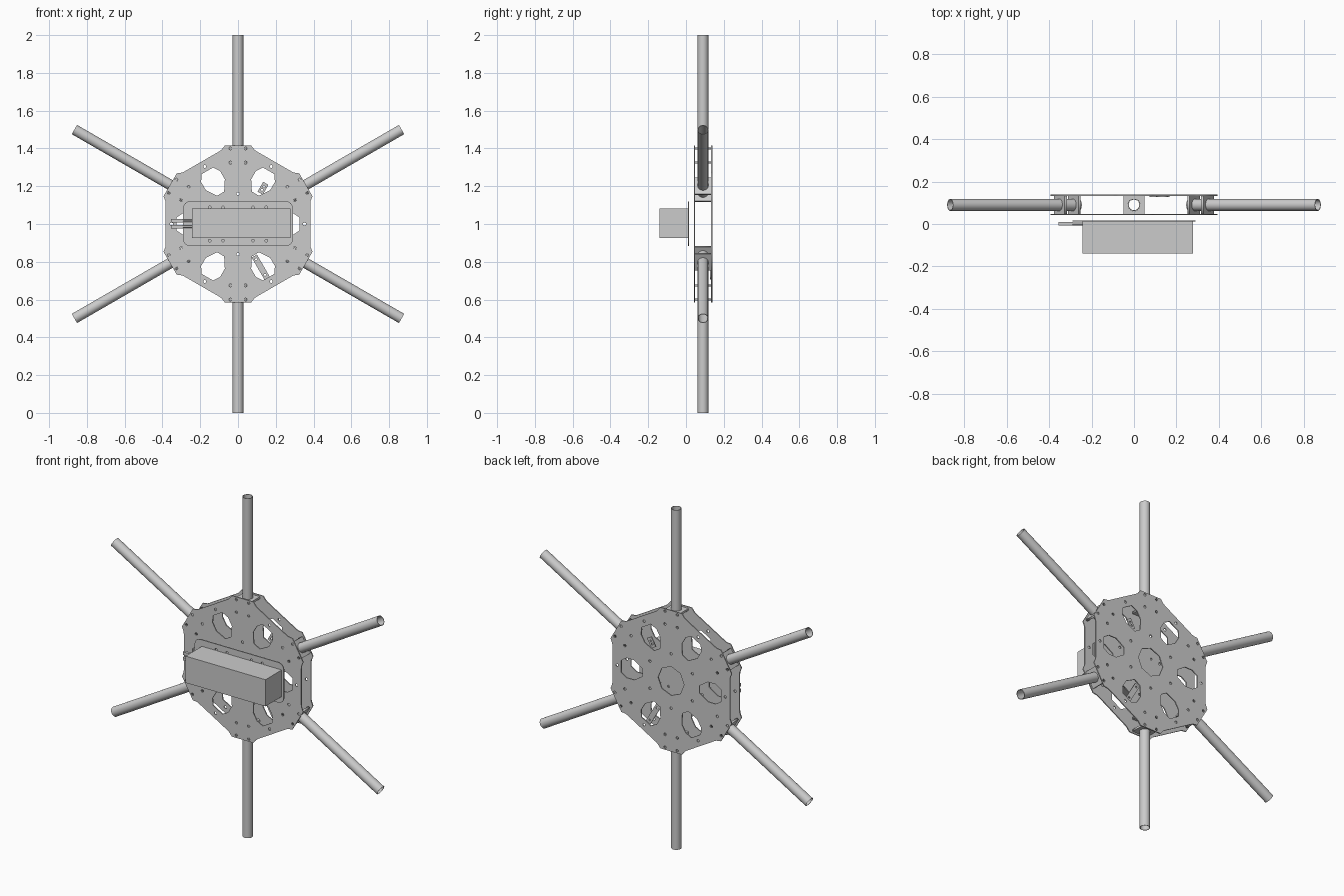
import bpy
from math import pi, cos, sin, radians
from mathutils import Matrix, Vector

if "Cube" in bpy.data.objects:
    bpy.data.objects.remove(bpy.data.objects["Cube"])

ARM_ANGLES = [radians(30 + 60 * k) for k in range(6)]
GAP_ANGLES = [radians(60 * k) for k in range(6)]
CENTRE = Vector((0, 0, 1))
ARM_Y = 0.09


def circle(cx, cy, r, n=12):
    return [(cx + r * cos(2 * pi * i / n), cy + r * sin(2 * pi * i / n)) for i in range(n)]


def polar(pts, a):
    """Turn (radius, sideways) points to angle a."""
    return [(r * cos(a) - s * sin(a), r * sin(a) + s * cos(a)) for r, s in pts]


def sheet(name, loops, thickness, matrix):
    """Flat plate cut from 2D outlines; inner loops become holes."""
    cu = bpy.data.curves.new(name, 'CURVE')
    cu.dimensions, cu.fill_mode, cu.extrude = '2D', 'BOTH', thickness / 2
    for pts in loops:
        sp = cu.splines.new('POLY')
        sp.points.add(len(pts) - 1)
        for p, (x, y) in zip(sp.points, pts):
            p.co = (x, y, 0, 1)
        sp.use_cyclic_u = True
    ob = bpy.data.objects.new(name, cu)
    ob.matrix_world = matrix
    bpy.context.collection.objects.link(ob)
    bpy.ops.object.select_all(action='DESELECT')
    ob.select_set(True)
    bpy.context.view_layer.objects.active = ob
    bpy.ops.object.convert(target='MESH')
    return bpy.context.object


def upright(y):
    return Matrix.Translation((0, y, 1)) @ Matrix.Rotation(pi / 2, 4, 'X')


def box(name, lo, hi):
    lo, hi = Vector(lo), Vector(hi)
    bpy.ops.mesh.primitive_cube_add(size=1, location=(lo + hi) / 2)
    ob = bpy.context.object
    ob.name, ob.scale = name, hi - lo
    return ob


def rod(name, p, q, r, n=12):
    p, q = Vector(p), Vector(q)
    bpy.ops.mesh.primitive_cylinder_add(vertices=n, radius=r, depth=(q - p).length, location=(p + q) / 2)
    ob = bpy.context.object
    ob.name = name
    ob.rotation_euler = (q - p).to_track_quat('Z', 'Y').to_euler()
    bpy.ops.object.shade_smooth_by_angle()
    return ob


def at(a, r, s=0, y=ARM_Y):
    x, z = polar([(r, s)], a)[0]
    return (x, y, 1 + z)


# Frame plates: six-tabbed outline, windows between arms and bolt holes
outline = []
for a in ARM_ANGLES:
    outline += polar([(0.384, -0.10), (0.392, -0.088), (0.415, -0.07),
                      (0.415, 0.07), (0.392, 0.088), (0.384, 0.10)], a)
windows = [polar([(0.325, -0.035), (0.325, 0.035), (0.29, 0.058), (0.24, 0.058),
                  (0.185, 0.022), (0.185, -0.022), (0.24, -0.058), (0.29, -0.058)], a)
           for a in GAP_ANGLES]
bolts = []
for a in ARM_ANGLES:
    for r, s in ((0.40, 0.04), (0.40, -0.04), (0.325, 0.04), (0.325, -0.04), (0.16, 0)):
        bolts.append(circle(*polar([(r, s)], a)[0], 0.008, 10))
for a in GAP_ANGLES:
    bolts.append(circle(*polar([(0.352, 0)], a)[0], 0.008, 10))
inner = [circle(sx * 0.08, sz * 0.088, 0.007, 10) for sx in (-1, 1) for sz in (-1, 1)]
hub = [circle(0, 0, 0.085, 8)]
sheet("front_frame_plate", [outline] + windows + bolts + inner, 0.006, upright(0.045))
sheet("back_frame_plate", [outline] + windows + bolts + hub, 0.006, upright(0.136))

# Arms: hollow tubes, each held by two pierced clamp plates
w, h = 0.05, 0.043
for i, a in enumerate(ARM_ANGLES):
    out = Vector((cos(a), 0, sin(a)))
    side = Vector((-sin(a), 0, cos(a)))
    rot = Matrix((side, out.cross(side), out)).transposed().to_4x4()

    def ring(name, r, length, loops):
        return sheet(name, loops, length, Matrix.Translation(CENTRE + out * r + Vector((0, ARM_Y, 0))) @ rot)

    ring(f"arm_tube_{i}", 0.65, 0.70, [circle(0, 0, 0.028, 32), circle(0, 0, 0.025, 32)])
    bpy.ops.object.shade_smooth_by_angle()
    for r in (0.325, 0.40):
        ring(f"arm_clamp_{i}", r, 0.012,
             [[(-w, -h), (w, -h), (w, h), (-w, h)], circle(0, 0, 0.0285, 32)])

# Battery tray with rounded corners, floating ahead of the front plate
tray = []
for sx, sz, a0 in ((1, 1, 0), (-1, 1, 90), (-1, -1, 180), (1, -1, 270)):
    for k in range(5):
        t = radians(a0 + k * 22.5)
        tray.append((sx * 0.255 + 0.035 * cos(t), 0.002 + sz * 0.083 + 0.035 * sin(t)))
tray_holes = [circle(sx * x, sz * 0.088, 0.007, 10)
              for x in (0.08, 0.15) for sx in (-1, 1) for sz in (-1, 1)]
sheet("battery_tray", [tray] + tray_holes, 0.006, upright(0.014))

# Battery and its leads
box("battery", (-0.243, -0.14, 0.925), (0.277, 0.011, 1.082))
for z in (0.985, 1.018):
    rod("battery_lead", (-0.30, 0.001, z), (-0.24, 0.001, z), 0.007)
    box("lead_connector", (-0.355, -0.007, z - 0.009), (-0.29, 0.009, z + 0.009))

# Small perforated straps behind two windows
for a, r0, r1, s in ((-60, 0.19, 0.325, -0.01), (60, 0.20, 0.26, -0.02)):
    t = radians(a)
    strap = polar([(r0, s - 0.016), (r1, s - 0.016), (r1, s + 0.016), (r0, s + 0.016)], t)
    holes = [circle(*polar([(r, s)], t)[0], 0.006, 10) for r in (r0 + 0.02, r1 - 0.02)]
    sheet("strap", [strap] + holes, 0.006, upright(0.130))
